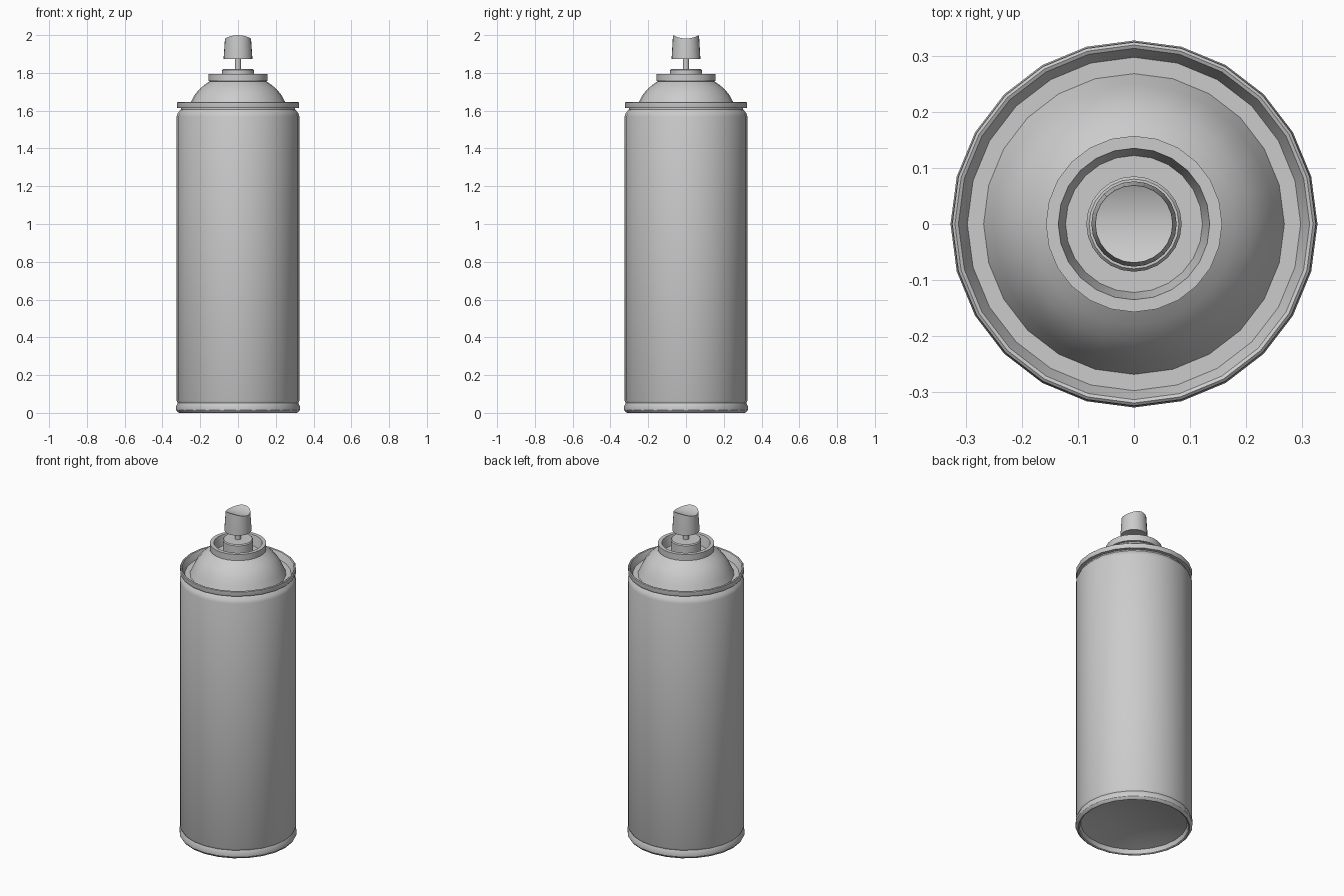
import bpy, bmesh, math

if "Cube" in bpy.data.objects:
    bpy.data.objects.remove(bpy.data.objects["Cube"], do_unlink=True)

SIDES = 24

grey = bpy.data.materials.new("plain grey")
grey.use_nodes = True
colour = (0.6, 0.6, 0.6, 1)
grey.diffuse_color = colour
grey.node_tree.nodes["Principled BSDF"].inputs["Base Color"].default_value = colour


def finish(name, bm):
    bmesh.ops.recalc_face_normals(bm, faces=bm.faces)
    mesh = bpy.data.meshes.new(name)
    bm.to_mesh(mesh)
    bm.free()
    mesh.materials.append(grey)
    obj = bpy.data.objects.new(name, mesh)
    bpy.context.collection.objects.link(obj)
    bpy.ops.object.select_all(action='DESELECT')
    obj.select_set(True)
    bpy.context.view_layer.objects.active = obj
    bpy.ops.object.shade_smooth_by_angle(angle=math.radians(32))
    return obj


def ring(bm, r, z):
    if r == 0:
        return [bm.verts.new((0, 0, z))]
    step = 2 * math.pi / SIDES
    return [bm.verts.new((r * math.cos(i * step), r * math.sin(i * step), z))
            for i in range(SIDES)]


def lathe(bm, profile):
    """Revolve (radius, height) points; a zero radius closes the end."""
    rings = [ring(bm, r, z) for r, z in profile]
    for a, b in zip(rings, rings[1:]):
        for i in range(SIDES):
            j = (i + 1) % SIDES
            quad = [a[i % len(a)], a[j % len(a)], b[j % len(b)], b[i % len(b)]]
            bm.faces.new(list(dict.fromkeys(quad)))
    return rings


def turned(name, profile):
    bm = bmesh.new()
    lathe(bm, profile)
    return finish(name, bm)


# Can wall with recessed base, rolled foot and necked shoulder
turned("can_body", [
    (0, 0.075), (0.15, 0.062), (0.25, 0.042), (0.298, 0.03), (0.305, 0.004),
    (0.312, 0), (0.32, 0.004), (0.327, 0.015), (0.327, 0.035), (0.319, 0.052),
    (0.325, 0.065), (0.325, 1.57), (0.319, 1.588), (0.302, 1.607), (0.302, 1.616)])

# Rolled seam, gutter and domed top
turned("top_seam_and_dome", [
    (0.302, 1.614), (0.322, 1.614), (0.324, 1.62), (0.324, 1.642), (0.319, 1.646),
    (0.313, 1.643), (0.297, 1.605), (0.268, 1.605), (0.25, 1.645), (0.232, 1.68),
    (0.208, 1.71), (0.18, 1.735), (0.15, 1.755)])

# Valve cup with raised lip and sunken floor
turned("valve_cup", [
    (0.148, 1.755), (0.157, 1.757), (0.157, 1.795), (0.135, 1.795),
    (0.122, 1.735), (0.08, 1.735)])

# Valve collar and stem
turned("valve_collar", [(0.085, 1.735), (0.085, 1.814), (0.08, 1.82), (0, 1.82)])
turned("valve_stem", [(0.016, 1.815), (0.016, 1.88)])

# Spray button with a finger groove running across its top
bm = bmesh.new()
top_r, dip = 0.069, 0.018
rim = lathe(bm, [(0, 1.876), (0.068, 1.874), (0.076, 1.873), (0.076, 1.88), (top_r, 2)])[-1]
for v in rim:
    v.co.z -= dip * (1 - (v.co.y / top_r) ** 2)
half, quarter = SIDES // 2, SIDES // 4
for i in range(-quarter, quarter):
    strip = [rim[i], rim[i + 1], rim[half - i - 1], rim[(half - i) % SIDES]]
    bm.faces.new(list(dict.fromkeys(strip)))
finish("spray_button", bm)
